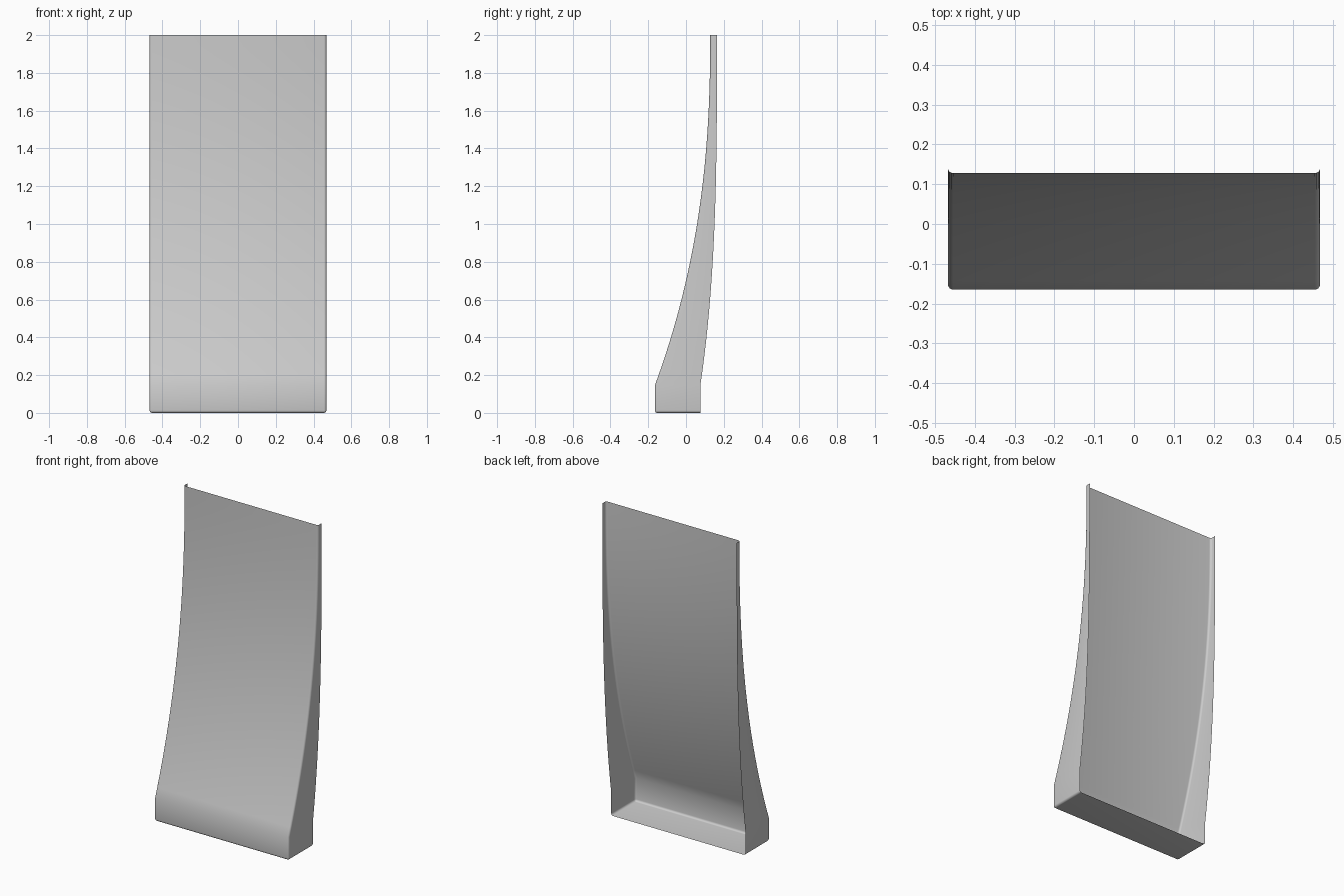
import bpy, bmesh
from math import sin, cos, pi

if "Cube" in bpy.data.objects:
    bpy.data.objects.remove(bpy.data.objects["Cube"])

W, R, SEG = 0.468, 0.013, 4      # half width, corner radius, corner segments
BEND, TOP = 0.145, 2.0           # height of the lower bend, full height


def front_y(z):
    t = min(1, (TOP - z) / (TOP - BEND))
    return 0.128 - 0.293 * t ** 2.33


def back_y(z):
    t = min(1, (TOP - z) / (TOP - BEND))
    return 0.164 - 0.088 * t ** 3.1


def section(z, inset):
    """U-shaped section, open at the back, with rounded front corners."""
    w, f, r = W - inset, front_y(z) + inset, R - inset
    half = [(w, back_y(z))]
    for i in range(SEG + 1):
        a = pi / 2 * i / SEG
        half.append((w - r + r * cos(a), f + r - r * sin(a)))
    return half + [(-x, y) for x, y in reversed(half)]


# Heights with insets: rounded bottom edge, lower band, sweeping panel
levels = [(R - R * sin(pi / 2 * (1 - i / SEG)), R - R * cos(pi / 2 * (1 - i / SEG)))
          for i in range(SEG + 1)]
levels += [(BEND, 0)]
levels += [(BEND + (TOP - BEND) * i / 32, 0) for i in range(1, 33)]

bm = bmesh.new()
rows = [[bm.verts.new((x, y, z)) for x, y in section(z, d)] for z, d in levels]

# Front panel and side flanges
for a, b in zip(rows, rows[1:]):
    for i in range(len(a) - 1):
        bm.faces.new((a[i + 1], a[i], b[i], b[i + 1]))

# Bottom plate
bm.faces.new(rows[0])
bmesh.ops.remove_doubles(bm, verts=bm.verts, dist=1e-5)
bmesh.ops.recalc_face_normals(bm, faces=bm.faces)
bm.faces.ensure_lookup_table()
front = min(bm.faces, key=lambda f: f.calc_center_median().y)
if front.normal.y > 0:
    bmesh.ops.reverse_faces(bm, faces=bm.faces)

mesh = bpy.data.meshes.new("curved_panel")
bm.to_mesh(mesh)
bm.free()
panel = bpy.data.objects.new("curved_panel", mesh)
bpy.context.collection.objects.link(panel)
bpy.context.view_layer.objects.active = panel
panel.select_set(True)
bpy.ops.object.shade_smooth_by_angle(angle=0.7)
